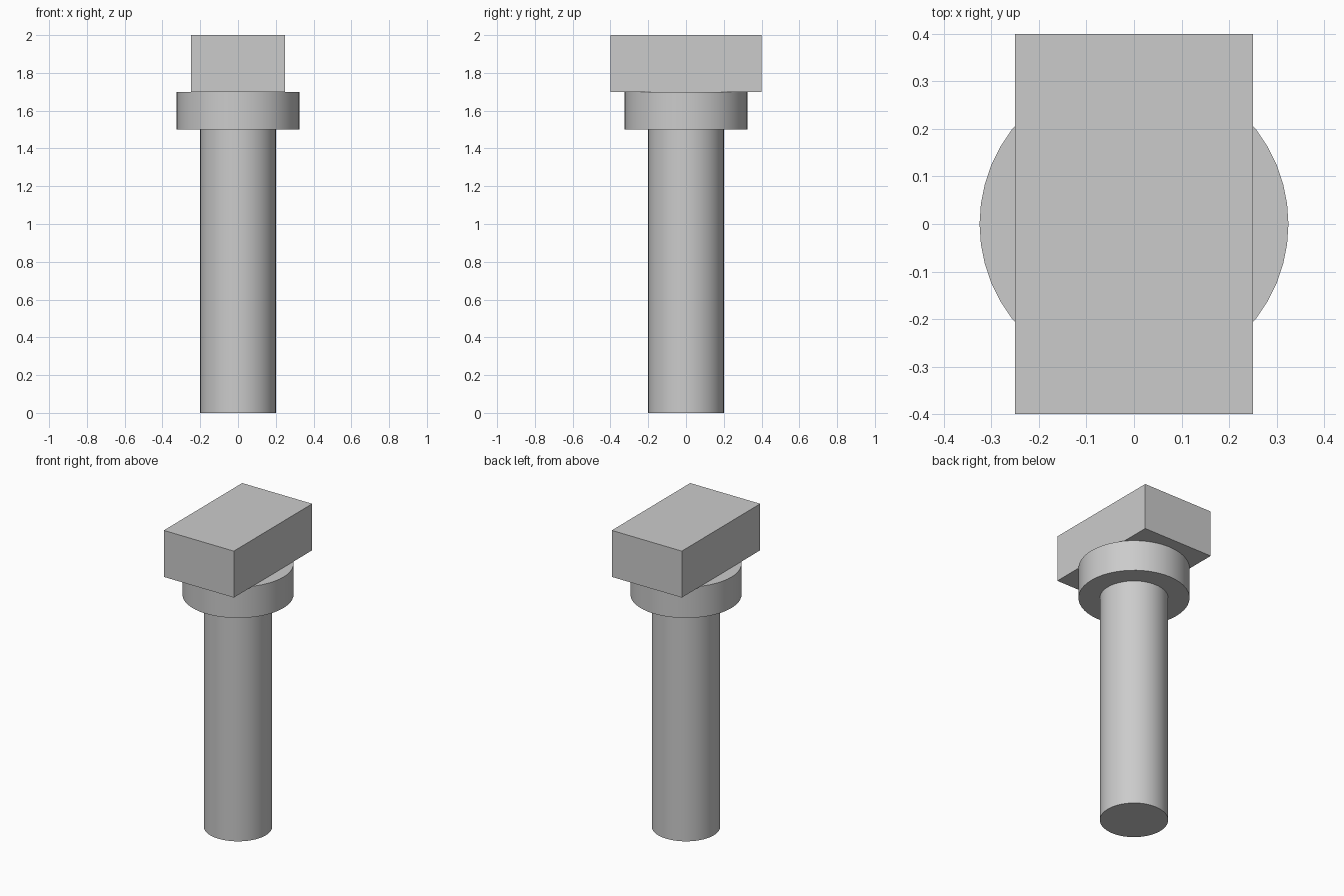
import bpy
import math

cube = bpy.data.objects.get("Cube")
if cube:
    bpy.data.objects.remove(cube, do_unlink=True)

GREY = (0.6, 0.6, 0.6, 1.0)
metal = bpy.data.materials.new("plain grey")
metal.use_nodes = True
metal.diffuse_color = GREY
metal.node_tree.nodes["Principled BSDF"].inputs["Base Color"].default_value = GREY


def cylinder(name, radius, bottom, top):
    bpy.ops.mesh.primitive_cylinder_add(
        vertices=48, radius=radius, depth=top - bottom,
        location=(0, 0, (bottom + top) / 2))
    obj = bpy.context.object
    obj.name = name
    obj.data.materials.append(metal)
    bpy.ops.object.shade_smooth_by_angle(angle=math.radians(30))
    return obj


def block(name, width, depth, bottom, top):
    bpy.ops.mesh.primitive_cube_add(size=1, location=(0, 0, (bottom + top) / 2))
    obj = bpy.context.object
    obj.name = name
    obj.scale = (width, depth, top - bottom)
    bpy.ops.object.transform_apply(location=False, rotation=False, scale=True)
    obj.data.materials.append(metal)
    return obj


# Round shaft, wider collar and rectangular head, stacked upwards
cylinder("shaft", 0.2, 0.0, 1.5)
cylinder("collar", 0.325, 1.5, 1.7)
block("head", 0.5, 0.8, 1.7, 2.0)
